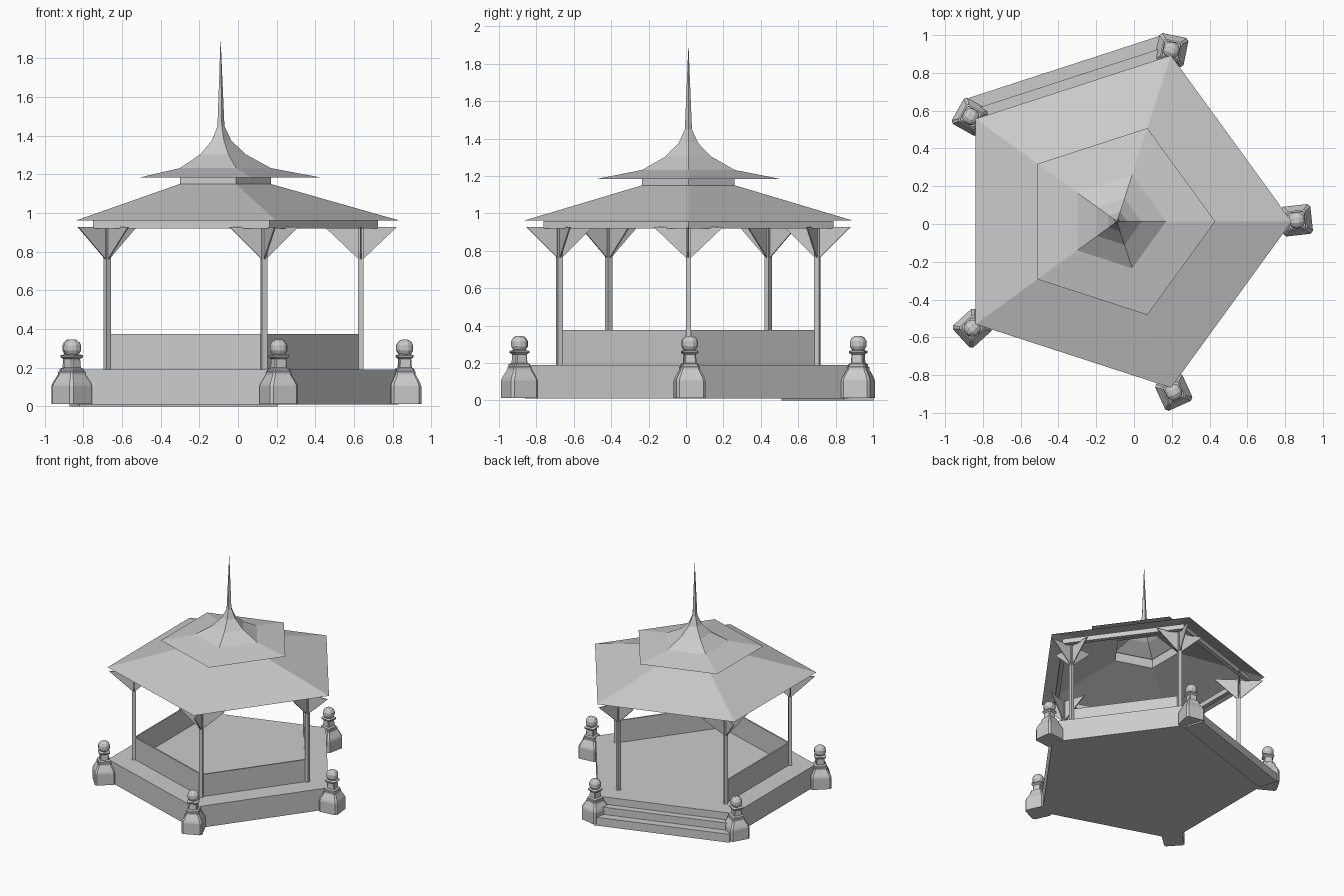
import bpy, bmesh
from math import sin, cos, pi, radians
from mathutils import Matrix, Vector

cube = bpy.data.objects.get("Cube")
if cube:
    bpy.data.objects.remove(cube)

CENTRE = Vector((-0.09, 0.013, 0))
SIDES = 5
STEP = 2 * pi / SIDES

stone = bpy.data.materials.new("pale grey")
stone.use_nodes = True
stone.diffuse_color = (0.6, 0.6, 0.6, 1)
bsdf = next(n for n in stone.node_tree.nodes if n.type == 'BSDF_PRINCIPLED')
bsdf.inputs["Base Color"].default_value = (0.6, 0.6, 0.6, 1)


def finish(name, bm):
    bmesh.ops.recalc_face_normals(bm, faces=bm.faces)
    mesh = bpy.data.meshes.new(name)
    bm.to_mesh(mesh)
    bm.free()
    mesh.materials.append(stone)
    obj = bpy.data.objects.new(name, mesh)
    obj.location = CENTRE
    bpy.context.collection.objects.link(obj)
    return obj


def pentagon(r):
    return [(r * cos(i * STEP), r * sin(i * STEP)) for i in range(SIDES)]


def chamfered_square(h):
    c = h * 0.82
    return [(h, -c), (h, c), (c, h), (-c, h), (-h, c), (-h, -c), (-c, -h), (c, -h)]


def loft(bm, outline, profile, caps=False, loop=False, matrix=Matrix()):
    """Stack copies of an outline, each given as (size, height)."""
    rings = [[bm.verts.new(matrix @ Vector((x, y, z))) for x, y in outline(s)]
             for s, z in profile]
    pairs = list(zip(rings, rings[1:]))
    if loop:
        pairs.append((rings[-1], rings[0]))
    for a, b in pairs:
        for i in range(len(a)):
            j = (i + 1) % len(a)
            bm.faces.new((a[i], a[j], b[j], b[i]))
    if caps:
        bm.faces.new(rings[0])
        bm.faces.new(rings[-1])


def pent_part(name, profile, **options):
    bm = bmesh.new()
    loft(bm, pentagon, profile, **options)
    return finish(name, bm)


def box(bm, size, centre, turn):
    """Box placed in the frame of a direction pointing out from the centre."""
    m = Matrix.Rotation(turn, 4, 'Z') @ Matrix.Translation(centre)
    bmesh.ops.create_cube(bm, size=1, matrix=m @ Matrix.Diagonal((*size, 1)))


# Floor platform
pent_part("platform", [(0.92, 0.01), (0.92, 0.19)], caps=True)

# Roof shells, neck and eave beam
pent_part("lower_roof", [(0.925, 0.961), (0.26, 1.15)])
pent_part("roof_neck", [(0.26, 1.15), (0.26, 1.225)])
pent_part("upper_roof_and_spire", [(0.52, 1.183), (0.26, 1.232), (0.13, 1.303),
                                   (0.055, 1.375), (0.02, 1.45), (0.001, 1.885)])
pent_part("eave_beam", [(0.815, 0.92), (0.815, 0.96), (0.775, 0.96), (0.775, 0.92)],
          loop=True)

# Low walls on every side but the entrance
POST_R = 0.715
wall_length = 2 * POST_R * sin(STEP / 2)
bm = bmesh.new()
for i in range(SIDES):
    if i != 1:
        box(bm, (0.012, wall_length, 0.19), (POST_R * cos(STEP / 2), 0, 0.28), (i + 0.5) * STEP)
finish("low_walls", bm)

# Entrance steps
bm = bmesh.new()
step_length = 2 * 0.92 * sin(STEP / 2)
for reach, top in ((0.80, 0.13), (0.865, 0.07)):
    box(bm, (reach - 0.70, step_length, top), ((reach + 0.70) / 2, 0, top / 2), 1.5 * STEP)
finish("entrance_steps", bm)

# Roof posts
bm = bmesh.new()
for i in range(SIDES):
    box(bm, (0.028, 0.028, 0.75), (POST_R + 0.01, 0, 0.56), i * STEP)
finish("roof_posts", bm)

# Crossed triangular brackets at the post tops
bm = bmesh.new()
for i in range(SIDES):
    base = Matrix.Rotation(i * STEP, 4, 'Z') @ Matrix.Translation((POST_R + 0.01, 0, 0))
    for turn in (0, pi / 2):
        m = base @ Matrix.Rotation(turn, 4, 'Z')
        sides = [[bm.verts.new(m @ Vector((x, t, z)))
                  for x, z in ((-0.187, 0.928), (0.187, 0.928), (0, 0.75))]
                 for t in (-0.004, 0.004)]
        for tri in sides:
            bm.faces.new(tri)
        for k in range(3):
            n = (k + 1) % 3
            bm.faces.new((sides[0][k], sides[0][n], sides[1][n], sides[1][k]))
finish("post_brackets", bm)

# Corner pedestals with ball finials
PEDESTAL = [(0.079, 0.012), (0.079, 0.105), (0.074, 0.122), (0.052, 0.165), (0.052, 0.178),
            (0.046, 0.182), (0.046, 0.194), (0.034, 0.2), (0.031, 0.245), (0.043, 0.255),
            (0.043, 0.264), (0.025, 0.27)]
bm = bmesh.new()
balls = bmesh.new()
for i in range(SIDES):
    m = (Matrix.Rotation(i * STEP + radians(0.4), 4, 'Z') @ Matrix.Translation((0.952, 0, 0))
         @ Matrix.Rotation(radians(6), 4, 'Z'))
    loft(bm, chamfered_square, PEDESTAL, caps=True, matrix=m)
    ball = bmesh.new()
    bmesh.ops.create_cube(ball, size=1)
    bmesh.ops.subdivide_edges(ball, edges=ball.edges, cuts=2, use_grid_fill=True)
    for v in ball.verts:
        v.co = m @ (v.co.normalized() * 0.047 + Vector((0, 0, 0.303)))
    temp = bpy.data.meshes.new("ball")
    ball.to_mesh(temp)
    ball.free()
    balls.from_mesh(temp)
    bpy.data.meshes.remove(temp)
finish("corner_pedestals", bm)
finish("ball_finials", balls)
